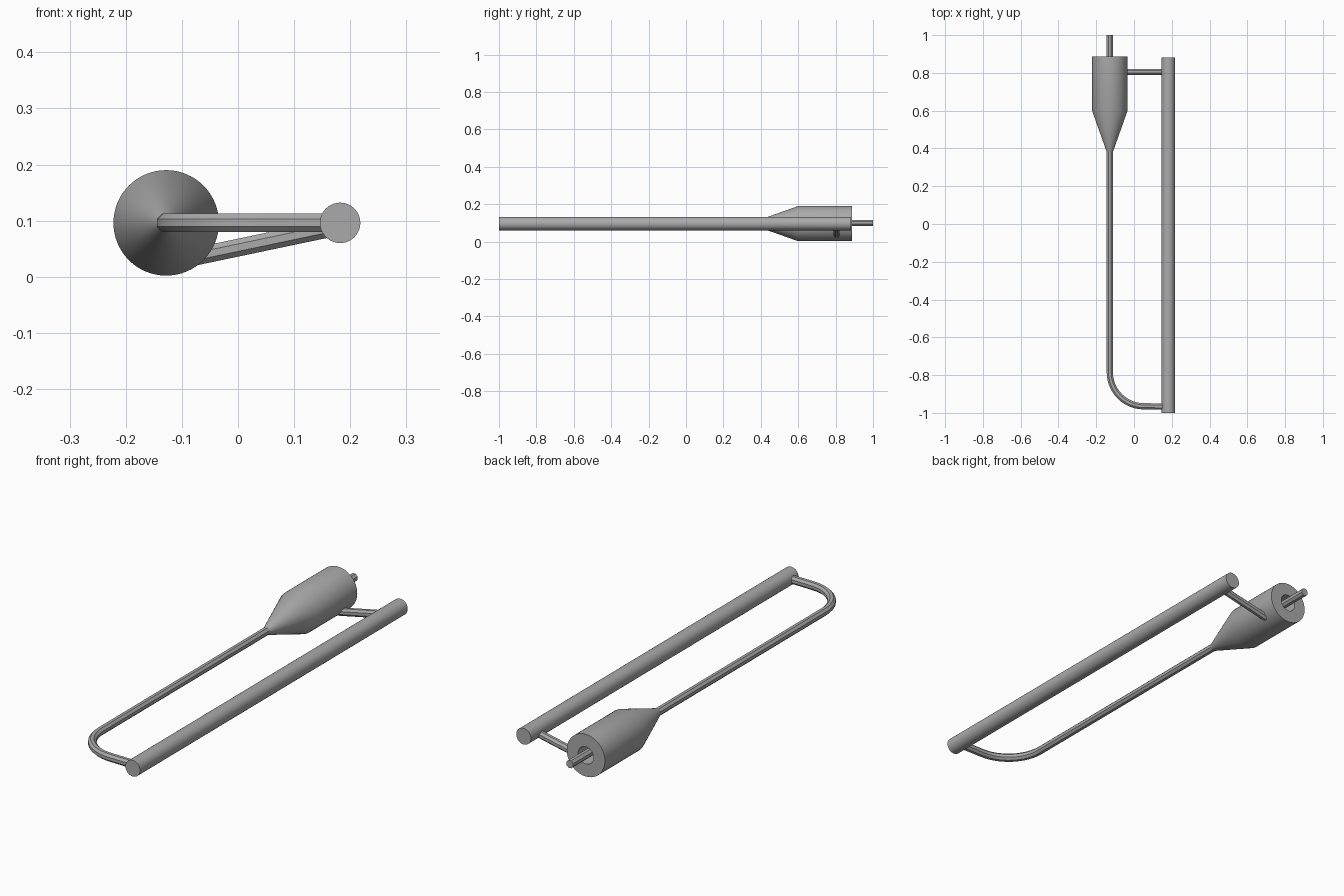
import bpy, math
from mathutils import Vector

cube = bpy.data.objects.get("Cube")
if cube:
    bpy.data.objects.remove(cube, do_unlink=True)

grey = bpy.data.materials.new("plain_grey")
grey.use_nodes = True
grey.diffuse_color = (0.4, 0.4, 0.4, 1)
grey.node_tree.nodes["Principled BSDF"].inputs["Base Color"].default_value = (0.4, 0.4, 0.4, 1)

AXIS_X, AXIS_Z = -0.128, 0.096   # axis of the flask and thin tube
BAR_X = 0.182                    # axis of the thick bar
TUBE_R = 0.018


def add_object(name, verts, faces):
    mesh = bpy.data.meshes.new(name)
    mesh.from_pydata(verts, [], faces)
    mesh.materials.append(grey)
    obj = bpy.data.objects.new(name, mesh)
    bpy.context.collection.objects.link(obj)
    bpy.ops.object.select_all(action='DESELECT')
    bpy.context.view_layer.objects.active = obj
    obj.select_set(True)
    bpy.ops.object.mode_set(mode='EDIT')
    bpy.ops.mesh.select_all(action='SELECT')
    bpy.ops.mesh.normals_make_consistent(inside=False)
    bpy.ops.object.mode_set(mode='OBJECT')
    bpy.ops.object.shade_smooth_by_angle(angle=math.radians(30))
    return obj


def skin_rings(name, rings):
    """Join equal rings of points with quads and cap both ends."""
    n = len(rings[0])
    faces = [(i * n + j, i * n + (j + 1) % n, (i + 1) * n + (j + 1) % n, (i + 1) * n + j)
             for i in range(len(rings) - 1) for j in range(n)]
    faces += [tuple(range(n)), tuple(range((len(rings) - 1) * n, len(rings) * n))]
    return add_object(name, [p for r in rings for p in r], faces)


def lathe_y(name, x, z, profile, sides=64):
    """Revolve (radius, y) pairs about an axis parallel to y."""
    angles = [math.tau * j / sides for j in range(sides)]
    return skin_rings(name, [[(x + r * math.cos(a), y, z + r * math.sin(a)) for a in angles]
                             for r, y in profile])


def tube(name, path, radius=TUBE_R, sides=8):
    """Sweep a round section along a path that is nearly level."""
    path = [Vector(p) for p in path]
    rings = []
    for i, p in enumerate(path):
        ahead = path[min(i + 1, len(path) - 1)] - path[max(i - 1, 0)]
        side = ahead.cross(Vector((0, 0, 1))).normalized()
        up = side.cross(ahead).normalized()
        rings.append([p + radius * (side * math.cos(a) + up * math.sin(a))
                      for a in (math.tau * (j + 0.5) / sides for j in range(sides))])
    return skin_rings(name, rings)


# Thick straight bar
lathe_y("long_bar", BAR_X, AXIS_Z, [(0.036, -1.0), (0.036, 0.882)])

# Flask with cone nose and an open bore at the back
lathe_y("cone_flask", AXIS_X, AXIS_Z,
        [(0.016, 0.38), (0.094, 0.6), (0.094, 0.887), (0.038, 0.887), (0.038, 0.6)])

# Thin tube: straight run, quarter bend, then into the bar
bend_r = 0.18
bend = [(AXIS_X + bend_r * (1 - math.cos(t)), -0.785 - bend_r * math.sin(t), AXIS_Z)
        for t in (math.pi / 2 * k / 12 for k in range(13))]
tube("bent_tube", [(AXIS_X, 0.4, AXIS_Z), *bend, (BAR_X, -0.967, AXIS_Z)])

# Sloping link between bar and flask, and short outlet at the back
tube("side_link", [(BAR_X, 0.805, 0.09), (-0.085, 0.805, 0.034)], 0.017)
tube("back_outlet", [(AXIS_X, 0.59, 0.1), (AXIS_X, 1.0, 0.1)])
